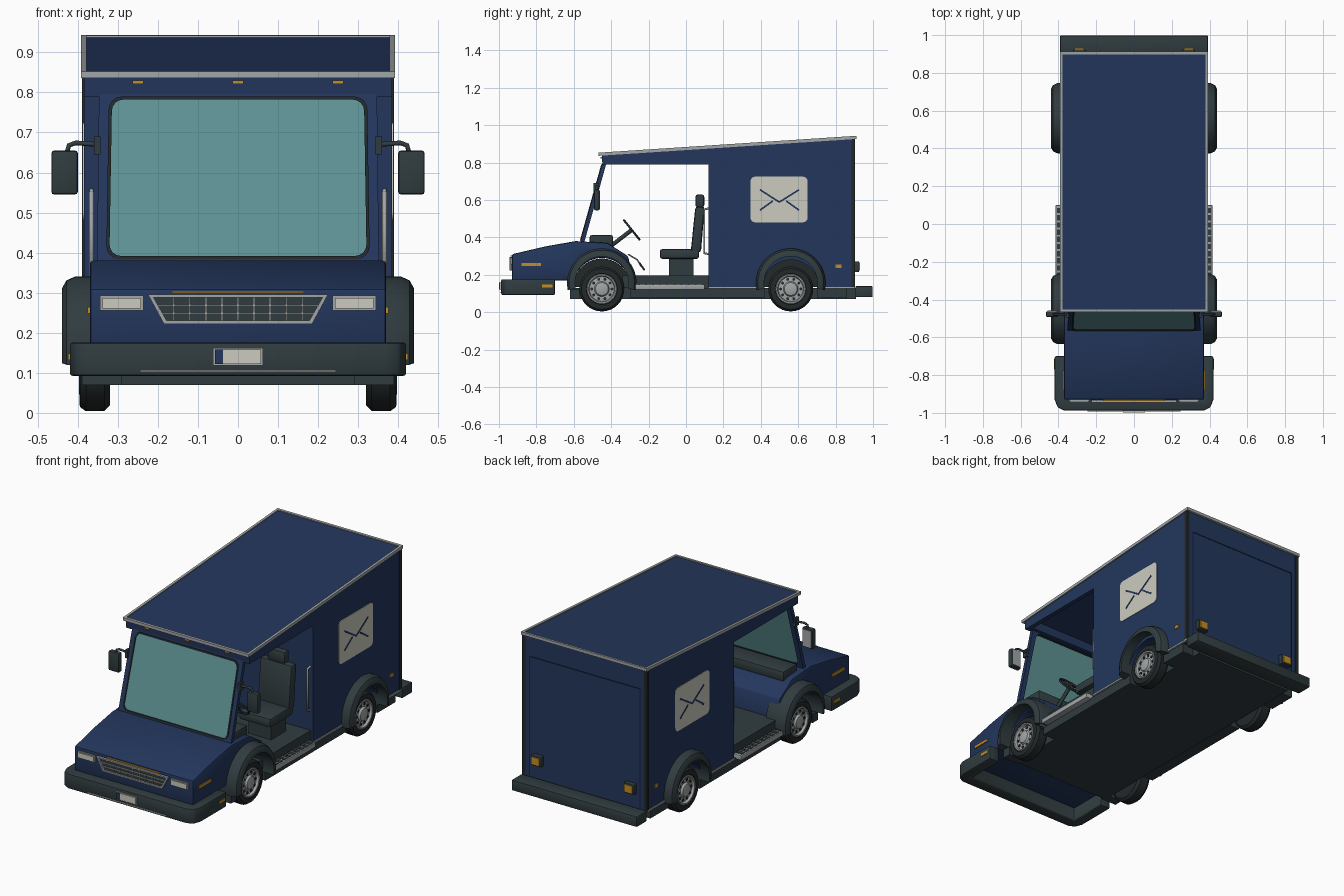
import bpy, bmesh, math

if "Cube" in bpy.data.objects:
    bpy.data.objects.remove(bpy.data.objects["Cube"])


def material(name, rgb):
    m = bpy.data.materials.new(name)
    m.diffuse_color = (*rgb, 1)
    m.use_nodes = True
    m.node_tree.nodes["Principled BSDF"].inputs["Base Color"].default_value = m.diffuse_color
    return m


NAVY = material("navy paint", (0.017, 0.037, 0.108))
DARK = material("dark grey plastic", (0.030, 0.045, 0.050))
BLACK = material("black rubber", (0.016, 0.021, 0.023))
GLASS = material("teal glass", (0.115, 0.29, 0.30))
METAL = material("light grey metal", (0.36, 0.38, 0.385))
CREAM = material("cream white", (0.60, 0.60, 0.52))
AMBER = material("amber lens", (0.55, 0.27, 0.02))
LINE = material("deep navy line", (0.008, 0.015, 0.045))


# Slopes of the roof and of the windscreen
def roof_z(y):
    return 0.85 + (y + 0.465) * 0.0655


def screen_y(z):
    return -0.56 + (z - 0.38) * 0.28


# Maps from flat (u, v, depth) to space
X = lambda u, v, d: (d, u, v)
Y = lambda u, v, d: (u, d, v)
Z = lambda u, v, d: (u, v, d)
ROOF = lambda u, v, d: (u, v, roof_z(v) + d)
SCREEN = lambda u, v, d: (u, screen_y(v) - d, v)


def finish(name, mat, bm, mirror=False, bevel=0):
    bmesh.ops.remove_doubles(bm, verts=bm.verts, dist=1e-5)
    bmesh.ops.recalc_face_normals(bm, faces=bm.faces)
    if bevel:
        sharp = [e for e in bm.edges if e.calc_face_angle(0) > 0.6]
        bmesh.ops.bevel(bm, geom=sharp, offset=bevel, segments=2, profile=0.5, affect='EDGES')
    for f in bm.faces:
        f.smooth = True
    for e in bm.edges:
        e.smooth = e.calc_face_angle(0) < 0.6
    me = bpy.data.meshes.new(name)
    bm.to_mesh(me)
    bm.free()
    me.materials.append(mat)
    ob = bpy.data.objects.new(name, me)
    bpy.context.collection.objects.link(ob)
    if mirror:
        ob.modifiers.new("mirror", 'MIRROR').use_mirror_merge = False
    return ob


def slab(name, mat, loop, d0, d1, f=X, hole=None, mirror=False, bevel=0):
    bm = bmesh.new()
    ring = lambda pts, d: [bm.verts.new(f(u, v, d)) for u, v in pts]

    def walls(a, b):
        for i in range(len(a)):
            j = (i + 1) % len(a)
            bm.faces.new((a[i], a[j], b[j], b[i]))
    a, b = ring(loop, d0), ring(loop, d1)
    walls(a, b)
    if hole:
        c, e = ring(hole, d0), ring(hole, d1)
        walls(c, e), walls(a, c), walls(b, e)
    else:
        bm.faces.new(a), bm.faces.new(b)
    return finish(name, mat, bm, mirror, bevel)


def rect(u0, u1, v0, v1):
    return [(u0, v0), (u1, v0), (u1, v1), (u0, v1)]


def round_rect(u0, u1, v0, v1, r, top=1.0):
    pts = []
    for k, (cu, cv) in enumerate(((u1 - r, v1 - r), (u0 + r, v1 - r), (u0 + r, v0 + r), (u1 - r, v0 + r))):
        for i in range(5):
            t = (k + i / 4) * math.pi / 2
            u, v = cu + r * math.cos(t), cv + r * math.sin(t)
            pts.append((u * (1 + (top - 1) * (v - v0) / (v1 - v0)), v))
    return pts


def box(name, mat, x0, x1, y0, y1, z0, z1, mirror=False, bevel=0):
    return slab(name, mat, rect(y0, y1, z0, z1), x0, x1, X, None, mirror, bevel)


def arc(cy, cz, r, t0=0.0, t1=math.pi, n=20):
    return [(cy + r * math.cos(t0 + (t1 - t0) * i / n), cz + r * math.sin(t0 + (t1 - t0) * i / n))
            for i in range(n + 1)]


def lathe(name, mat, profile, cy, cz, t0=0.0, t1=2 * math.pi, n=32, closed=False):
    # Sweeps an (r, x) profile round an axis along x, mirrored to both sides
    bm = bmesh.new()
    rings = [[bm.verts.new((x, cy + r * math.cos(t), cz + r * math.sin(t))) for r, x in profile]
             for t in (t0 + (t1 - t0) * i / n for i in range(n + 1))]
    m = len(profile)
    for a, b in zip(rings, rings[1:]):
        for i in range(m if closed else m - 1):
            j = (i + 1) % m
            bm.faces.new((a[i], a[j], b[j], b[i]))
    if closed:
        bm.faces.new(rings[0]), bm.faces.new(rings[-1])
    return finish(name, mat, bm, True)


def tube(name, mat, pts, r, cyclic=False):
    cu = bpy.data.curves.new(name, 'CURVE')
    cu.dimensions, cu.bevel_depth, cu.bevel_resolution, cu.use_fill_caps = '3D', r, 2, True
    sp = cu.splines.new('POLY')
    sp.points.add(len(pts) - 1)
    for p, q in zip(sp.points, pts):
        p.co = (*q, 1)
    sp.use_cyclic_u = cyclic
    cu.materials.append(mat)
    bpy.context.collection.objects.link(bpy.data.objects.new(name, cu))


def strip(p, q, w):
    dx, dy = q[0] - p[0], q[1] - p[1]
    k = w / 2 / math.hypot(dx, dy)
    nx, ny = -dy * k, dx * k
    return [(p[0] + nx, p[1] + ny), (q[0] + nx, q[1] + ny), (q[0] - nx, q[1] - ny), (p[0] - nx, p[1] - ny)]


FRONT, REAR = -0.45, 0.56

# Cargo box with wheel arches, and bonnet block
slab("cargo_box", NAVY, [(0.12, 0.13), (0.12, roof_z(0.12) - 0.01), (0.90, roof_z(0.90) - 0.01), (0.90, 0.13)]
     + arc(REAR, 0.13, 0.15), -0.385, 0.385)
slab("bonnet", NAVY, [(-0.93, 0.17), (-0.93, 0.31), (-0.75, 0.352), (-0.59, 0.38), (-0.42, 0.37), (-0.31, 0.30),
     (-0.28, 0.17)] + arc(FRONT, 0.14, 0.15, 0.2, math.pi - 0.2), -0.37, 0.37, bevel=0.008)

# Roof with raised trim, and header rails over the door openings
slab("roof", NAVY, rect(-0.38, 0.38, -0.455, 0.90), -0.014, -0.002, ROOF)
slab("roof_trim", METAL, rect(-0.392, 0.392, -0.467, 0.912), -0.014, 0.003, ROOF,
     hole=rect(-0.378, 0.378, -0.453, 0.898))
slab("door_header", NAVY, [(-0.44, 0.79), (0.12, 0.79), (0.12, roof_z(0.12) - 0.01), (-0.45, 0.841)],
     0.36, 0.385, mirror=True)
slab("front_header", NAVY, [(-0.447, 0.79), (-0.41, 0.79), (-0.41, 0.845), (-0.45, 0.841)], -0.385, 0.385)
for x in (-0.25, 0, 0.25):
    box("roof_marker", AMBER, x - 0.014, x + 0.014, -0.458, -0.445, 0.821, 0.83)

# Windscreen
slab("windscreen_frame", NAVY, round_rect(-0.352, 0.352, 0.37, 0.825, 0.01, 0.985), -0.018, 0.004, SCREEN,
     hole=round_rect(-0.325, 0.325, 0.388, 0.786, 0.03, 0.98))
slab("windscreen_seal", BLACK, round_rect(-0.329, 0.329, 0.384, 0.79, 0.033, 0.98), -0.01, 0.008, SCREEN,
     hole=round_rect(-0.321, 0.321, 0.392, 0.782, 0.028, 0.98))
slab("windscreen_glass", GLASS, round_rect(-0.324, 0.324, 0.389, 0.785, 0.03, 0.98), -0.005, 0.003, SCREEN)

# Chassis, cab floor, sills and steps
box("chassis", DARK, -0.31, 0.31, -0.61, 0.91, 0.07, 0.13)
for y0, y1 in ((-0.30, 0.42), (0.70, 0.86)):
    box("side_sill", DARK, 0.31, 0.38, y0, y1, 0.075, 0.128, mirror=True)
box("front_sill", DARK, 0.29, 0.39, -0.62, -0.57, 0.07, 0.12, mirror=True)
box("cab_floor", DARK, -0.37, 0.37, -0.34, 0.12, 0.13, 0.195)
box("step", METAL, 0.31, 0.415, -0.30, 0.10, 0.12, 0.148, mirror=True, bevel=0.004)
for i in range(10):
    y = -0.285 + i * 0.038
    for x in (0.373, 0.393):
        box("step_tread", DARK, x, x + 0.015, y, y + 0.028, 0.146, 0.151, mirror=True)
for y0, y1 in ((0.12, 0.385), (0.735, 0.90)):
    box("lower_trim", METAL, 0.38, 0.39, y0, y1, 0.126, 0.136, mirror=True)

# Wheels, wheel wells and flared fenders
for cy in (FRONT, REAR):
    slab("wheel_well", BLACK, arc(cy, 0.135, 0.152), -0.31, 0.31)
    lathe("fender", DARK, [(0.143, 0.31), (0.186, 0.31), (0.186, 0.405), (0.176, 0.428), (0.155, 0.44),
          (0.143, 0.44)], cy, 0.155, -0.2, math.pi + 0.2, 24, True)
    lathe("tire", BLACK, [(0, 0.32), (0.105, 0.32), (0.119, 0.333), (0.12, 0.38), (0.109, 0.395),
          (0.083, 0.396), (0.078, 0.384)], cy, 0.124)
    lathe("wheel_rim", METAL, [(0.083, 0.388), (0.078, 0.397), (0.071, 0.396), (0.066, 0.383), (0.04, 0.385),
          (0.034, 0.396), (0.018, 0.40), (0, 0.40)], cy, 0.124)
    for i in range(10):
        t = i * math.tau / 10
        slab("rim_hole", BLACK, arc(cy + 0.054 * math.cos(t), 0.124 + 0.054 * math.sin(t), 0.008,
             0, math.tau * 0.875, 7), 0.38, 0.388, mirror=True)

# Bumpers and number plate
slab("front_bumper", DARK, [(-0.42, -0.70), (-0.42, -0.93), (-0.405, -0.97), (-0.37, -0.988), (0.37, -0.988),
     (0.405, -0.97), (0.42, -0.93), (0.42, -0.70), (0.355, -0.70), (0.355, -0.92), (-0.355, -0.92),
     (-0.355, -0.70)], 0.092, 0.176, Z, bevel=0.008)
box("bumper_strip", METAL, -0.245, 0.245, -0.992, -0.98, 0.102, 0.107)
box("plate_frame", METAL, -0.062, 0.062, -0.993, -0.98, 0.118, 0.162)
box("number_plate", CREAM, -0.058, 0.058, -0.997, -0.99, 0.122, 0.158)
box("plate_band", NAVY, -0.058, -0.038, -0.999, -0.99, 0.122, 0.158)
box("rear_bumper", DARK, -0.392, 0.392, 0.905, 0.998, 0.08, 0.14, bevel=0.007)

# Grille, headlights and nose strip
outer = [(-0.225, 0.296), (0.225, 0.296), (0.185, 0.222), (-0.185, 0.222)]
inner = [(-0.211, 0.288), (0.211, 0.288), (0.178, 0.23), (-0.178, 0.23)]
slab("grille_back", DARK, outer, -0.934, -0.925, Y)
slab("grille_frame", METAL, outer, -0.944, -0.925, Y, hole=inner)
for i in range(-4, 5):
    box("grille_bar", METAL, i * 0.04 - 0.002, i * 0.04 + 0.002, -0.940, -0.93, 0.226, 0.292)
for z, w in ((0.249, 0.19), (0.269, 0.20)):
    box("grille_rail", METAL, -w, w, -0.939, -0.93, z - 0.002, z + 0.002)
box("nose_strip", AMBER, -0.165, 0.165, -0.938, -0.92, 0.299, 0.304)
box("headlight_rim", METAL, 0.236, 0.344, -0.938, -0.925, 0.255, 0.293, mirror=True)
box("headlight", CREAM, 0.242, 0.338, -0.942, -0.93, 0.261, 0.287, mirror=True)

# Side markers and tail lights
box("front_side_marker", AMBER, 0.365, 0.376, -0.88, -0.775, 0.248, 0.264, mirror=True)
box("bumper_marker", AMBER, 0.41, 0.424, -0.77, -0.715, 0.132, 0.148, mirror=True)
box("rear_side_marker", AMBER, 0.38, 0.39, 0.80, 0.832, 0.235, 0.255, mirror=True)
box("tail_light_housing", DARK, 0.258, 0.322, 0.895, 0.925, 0.215, 0.272, mirror=True, bevel=0.004)
box("tail_light", AMBER, 0.265, 0.315, 0.92, 0.931, 0.222, 0.265, mirror=True)

# Rear shutter seams and corner posts
box("rear_corner_post", BLACK, 0.37, 0.389, 0.884, 0.904, 0.13, 0.925, mirror=True)
box("shutter_top_seam", LINE, -0.345, 0.345, 0.895, 0.902, 0.808, 0.814)
box("shutter_side_seam", LINE, 0.342, 0.347, 0.895, 0.902, 0.14, 0.814, mirror=True)

# Envelope panel on both sides
slab("envelope_panel", CREAM, round_rect(0.345, 0.65, 0.48, 0.725, 0.025), 0.382, 0.388, mirror=True)
for a, b in (((0.395, 0.655), (0.50, 0.588)), ((0.605, 0.655), (0.498, 0.588)),
             ((0.395, 0.545), (0.465, 0.595)), ((0.605, 0.545), (0.535, 0.595))):
    slab("envelope_fold", NAVY, strip(a, b, 0.009), 0.385, 0.390, mirror=True)

# Door grab rails, mirrors and their arms
for s in (-1, 1):
    tube("grab_rail", METAL, [(s * 0.366, 0.125, 0.31), (s * 0.366, 0.098, 0.315), (s * 0.366, 0.098, 0.55),
         (s * 0.366, 0.125, 0.555)], 0.006)
    tube("mirror_arm", DARK, [(s * 0.35, -0.478, 0.67), (s * 0.405, -0.478, 0.674), (s * 0.422, -0.478, 0.668),
         (s * 0.43, -0.478, 0.64)], 0.006)
box("mirror_bracket", DARK, 0.343, 0.359, -0.495, -0.465, 0.645, 0.69, mirror=True)
box("mirror_housing", DARK, 0.40, 0.466, -0.492, -0.462, 0.545, 0.655, mirror=True, bevel=0.007)
box("mirror_face", METAL, 0.407, 0.459, -0.465, -0.459, 0.553, 0.647, mirror=True)

# Dashboard, steering wheel and pedals
box("dashboard", DARK, -0.335, 0.335, -0.515, -0.39, 0.355, 0.412, bevel=0.01)
SX, SY, SZ = 0.20, -0.29, 0.44
tube("steering_wheel", BLACK, [(SX + 0.066 * math.cos(t), SY - 0.041 * math.sin(t), SZ + 0.051 * math.sin(t))
     for t in (i * math.tau / 24 for i in range(24))], 0.006, True)
tube("steering_column", DARK, [(SX, SY, SZ), (SX, -0.40, 0.355)], 0.011)
for a in (0.3, math.pi - 0.3, 1.5 * math.pi):
    tube("steering_spoke", DARK, [(SX, SY, SZ), (SX + 0.064 * math.cos(a), SY - 0.04 * math.sin(a),
         SZ + 0.05 * math.sin(a))], 0.005)
for x in (0.15, 0.23):
    tube("pedal_arm", METAL, [(x, -0.31, 0.31), (x, -0.26, 0.28), (x, -0.24, 0.245)], 0.004)
    slab("pedal", BLACK, strip((-0.25, 0.265), (-0.222, 0.225), 0.01), x - 0.018, x + 0.018)

# Driver seat
box("seat_base", DARK, 0.13, 0.27, -0.09, 0.04, 0.19, 0.295)
box("seat_cushion", DARK, 0.10, 0.30, -0.14, 0.07, 0.285, 0.338, bevel=0.014)
slab("seat_back", DARK, [(0.025, 0.32), (0.08, 0.32), (0.10, 0.565), (0.05, 0.565)], 0.10, 0.30, bevel=0.014)
box("headrest", DARK, 0.145, 0.255, 0.05, 0.098, 0.56, 0.63, bevel=0.014)
